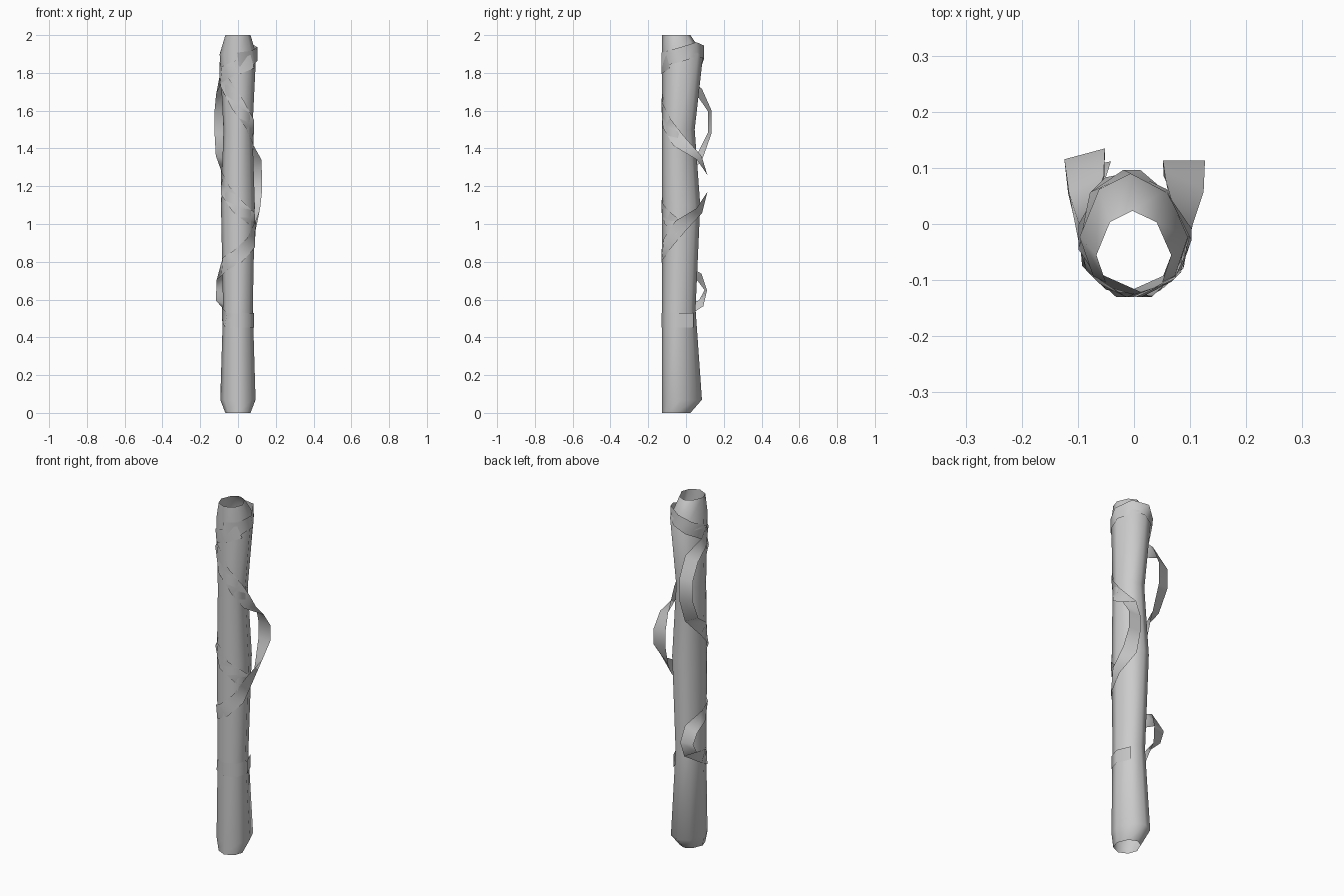
import bpy, math
from mathutils import Vector

if "Cube" in bpy.data.objects:
    bpy.data.objects.remove(bpy.data.objects["Cube"])

# Pole outline (full size); every section shrinks towards the front ridge
FRONT = Vector((0, -0.128))
OUTLINE = [Vector(p) for p in [(0, -0.128), (0.075, -0.092), (0.099, -0.02), (0.06, 0.068),
                               (-0.004, 0.098), (-0.064, 0.068), (-0.1, -0.02), (-0.075, -0.092)]]
SECTIONS = [(0, 0.67), (0.07, 0.94), (0.55, 0.79), (1.1, 0.9), (1.5, 0.77), (1.9, 0.97), (2, 0.67)]


def scale_at(z):
    for (z0, s0), (z1, s1) in zip(SECTIONS, SECTIONS[1:]):
        if z <= z1:
            return s0 + (s1 - s0) * (z - z0) / (z1 - z0)
    return SECTIONS[-1][1]


def outline_point(i, s):
    p = FRONT + (OUTLINE[i % 8] - FRONT) * s
    return p


def make(name, verts, faces):
    me = bpy.data.meshes.new(name)
    me.from_pydata(verts, [], faces)
    ob = bpy.data.objects.new(name, me)
    bpy.context.collection.objects.link(ob)
    bpy.ops.object.select_all(action='DESELECT')
    ob.select_set(True)
    bpy.context.view_layer.objects.active = ob
    bpy.ops.object.shade_smooth_by_angle(angle=math.radians(60))
    return ob


# Pole: open tube
verts = [(*outline_point(i, s), z) for z, s in SECTIONS for i in range(8)]
faces = [(r * 8 + i, r * 8 + (i + 1) % 8, r * 8 + 8 + (i + 1) % 8, r * 8 + 8 + i)
         for r in range(len(SECTIONS) - 1) for i in range(8)]
make("pole", verts, faces)


# Ribbon: (corner, z) hugs the pole, (x, y, z, normal angle) hangs free
def ribbon(name, path, width=0.075):
    pts, normals = [], []
    for p in path:
        if len(p) == 2:
            i, z = p
            xy = outline_point(i, scale_at(z) * 1.065)
            a = math.radians(-90 + 45 * i)
            pts.append(Vector((xy.x, xy.y - 0.002, z)))
        else:
            a = math.radians(p[3])
            pts.append(Vector(p[:3]))
        normals.append(Vector((math.cos(a), math.sin(a), 0)))
    verts = []
    for k, p in enumerate(pts):
        t = pts[min(k + 1, len(pts) - 1)] - pts[max(k - 1, 0)]
        side = normals[k].cross(t).normalized() * width / 2
        verts += [p - side, p + side]
    faces = [(2 * k, 2 * k + 1, 2 * k + 3, 2 * k + 2) for k in range(len(pts) - 1)]
    make(name, verts, faces)


# Long ribbon: top band, right loop, lower left loop, bottom collar
ribbon("long_ribbon", [
    (0, 1.87), (1, 1.88), (2, 1.9), (3, 1.925), (4, 1.91), (5, 1.87), (6, 1.82), (7, 1.75),
    (8, 1.63), (9, 1.53), (10, 1.44),
    (0.09, 0.07, 1.35, 70), (0.089, 0.113, 1.26, 90), (0.089, 0.113, 1.17, 90), (0.085, 0.07, 1.07, 65),
    (2, 0.99), (1, 0.9), (0, 0.83), (-1, 0.79), (-2, 0.76),
    (-0.082, 0.07, 0.72, 110), (-0.078, 0.105, 0.65, 100), (-0.085, 0.08, 0.58, 110),
    (-2, 0.525), (-1, 0.49), (0, 0.49), (1, 0.49), (2, 0.49), (3, 0.49)])

# Short ribbon: upper left loop, then across the front
ribbon("short_ribbon", [
    (1, 1.86), (0, 1.83), (-1, 1.8), (-2, 1.76),
    (-0.085, 0.07, 1.7, 115), (-0.088, 0.125, 1.6, 105), (-0.088, 0.125, 1.48, 105),
    (-0.085, 0.07, 1.35, 115), (-2, 1.26), (-1, 1.18), (0, 1.09), (1, 1.03), (2, 0.97)])
